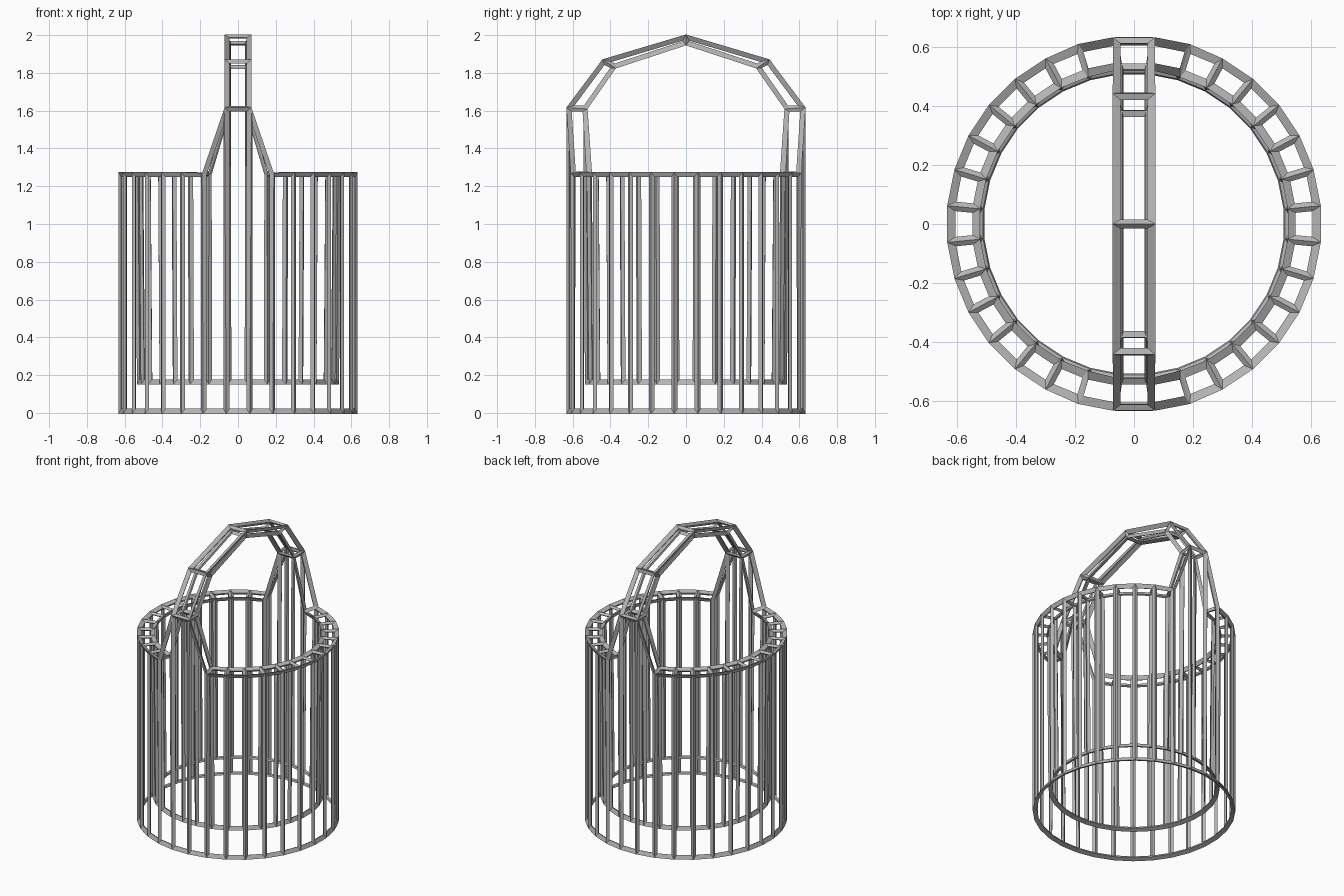
import bpy, bmesh, math

cube = bpy.data.objects.get("Cube")
if cube:
    bpy.data.objects.remove(cube, do_unlink=True)

SIDES = 32
HALF = SIDES // 2
RAISED = {SIDES - 1, 0, HALF - 1, HALF}   # rim corners that carry the handle
RIM_Z, HANDLE_Z = 1.264, 1.611
OUTER_R, INNER_R, FLOOR_R = 0.625, 0.535, 0.526
BAR = 0.032

# Grey metal
GREY = (0.46, 0.46, 0.46, 1)
metal = bpy.data.materials.new("grey_metal")
metal.use_nodes = True
metal.diffuse_color = GREY
metal.node_tree.nodes["Principled BSDF"].inputs["Base Color"].default_value = GREY

bm = bmesh.new()


def ring(radius, z, raise_handle=False):
    verts = []
    for i in range(SIDES):
        a = (i + 0.5) * math.tau / SIDES - math.pi / 2
        h = HANDLE_Z if raise_handle and i in RAISED else z
        verts.append(bm.verts.new((radius * math.cos(a), radius * math.sin(a), h)))
    return verts


def bridge(a, b, skip=()):
    n = len(a)
    for i in range(n):
        if i not in skip:
            j = (i + 1) % n
            bm.faces.new((a[i], a[j], b[j], b[i]))


# Bucket walls, rim and floors
base = ring(OUTER_R, 0.006)
outer = ring(OUTER_R, RIM_Z, True)
inner = ring(INNER_R, RIM_Z, True)
floor = ring(FLOOR_R, 0.162)
bm.faces.new(base[::-1])
bridge(base, outer)
bridge(outer, inner, skip=(SIDES - 1, HALF - 1))
bridge(inner, floor)
bm.faces.new(floor)

# Handle arch from the front rim to the back rim
out_x, in_x = outer[0].co.x, inner[0].co.x


def arch_section(out_y, out_z, in_y, in_z):
    points = ((-out_x, out_y, out_z), (out_x, out_y, out_z),
              (in_x, in_y, in_z), (-in_x, in_y, in_z))
    return [bm.verts.new(p) for p in points]


sections = [
    [outer[-1], outer[0], inner[0], inner[-1]],
    arch_section(-0.436, 1.862, -0.378, 1.833),
    arch_section(0, 1.992, 0, 1.957),
    arch_section(0.436, 1.862, 0.378, 1.833),
    [outer[HALF], outer[HALF - 1], inner[HALF - 1], inner[HALF]],
]
for a, b in zip(sections, sections[1:]):
    bridge(a, b)

bmesh.ops.recalc_face_normals(bm, faces=bm.faces)
mesh = bpy.data.meshes.new("bucket_frame")
bm.to_mesh(mesh)
bm.free()
mesh.materials.append(metal)
bucket = bpy.data.objects.new("bucket_frame", mesh)
bpy.context.collection.objects.link(bucket)

# Turn every edge into a bar
wire = bucket.modifiers.new("bars", 'WIREFRAME')
wire.thickness = BAR
wire.offset = 0
wire.use_even_offset = True
wire.use_replace = True
